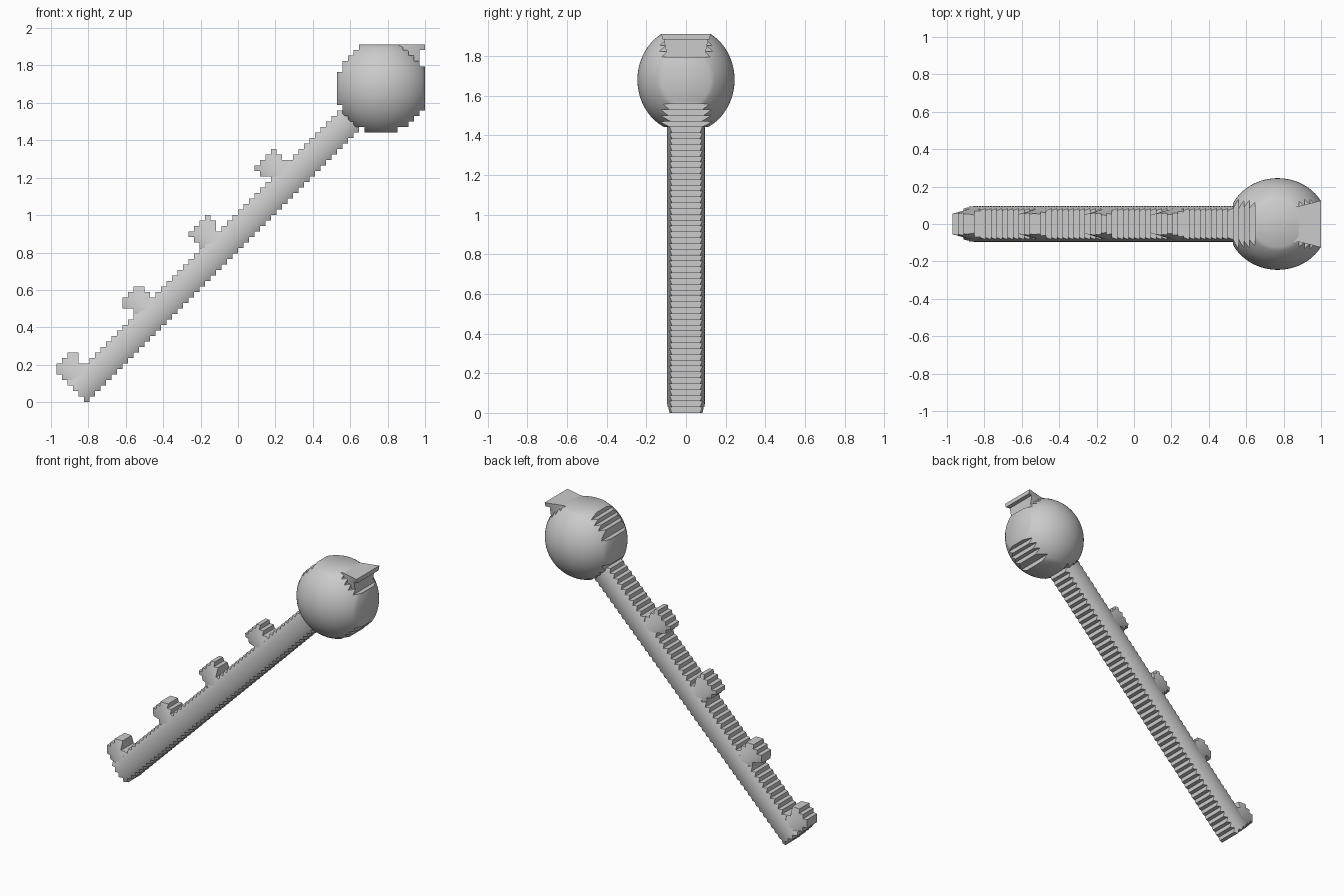
import bpy, bmesh, math

cube = bpy.data.objects.get("Cube")
if cube:
    bpy.data.objects.remove(cube, do_unlink=True)

STEP = 2 / 68      # size of one stair step in the outline
SUB = 2            # smooth subdivisions per step
ROOT2 = math.sqrt(2)

grey = bpy.data.materials.new("light_grey")
grey.use_nodes = True
grey.diffuse_color = (0.6, 0.6, 0.6, 1)
bsdf = grey.node_tree.nodes["Principled BSDF"]
bsdf.inputs["Base Color"].default_value = (0.6, 0.6, 0.6, 1)
bsdf.inputs["Roughness"].default_value = 0.7


def along(x, z):
    return (x + z) / ROOT2


def across(x, z):
    return (z - x) / ROOT2


def dome(t):
    return math.sqrt(max(0.0, 1 - t * t))


def inflate(name, inside, thickness):
    """Stepped outline in x-z, swelling evenly to both sides in y."""
    bm = bmesh.new()
    verts = {}

    def vert(i, j, side):
        if (i, j, side) not in verts:
            x, z = i * STEP / SUB - 1, j * STEP / SUB
            verts[i, j, side] = bm.verts.new((x, side * thickness(x, z), z))
        return verts[i, j, side]

    cells = {(i, j) for i in range(68) for j in range(65)
             if inside((i + 0.5) * STEP - 1, (j + 0.5) * STEP)}
    small = {(i * SUB + a, j * SUB + b) for i, j in cells
             for a in range(SUB) for b in range(SUB)}
    for i, j in small:
        ring = [(i, j), (i + 1, j), (i + 1, j + 1), (i, j + 1)]
        bm.faces.new([vert(*p, -1) for p in ring])
        bm.faces.new([vert(*p, 1) for p in reversed(ring)])
        # outline walls
        neighbours = [(i, j - 1), (i + 1, j), (i, j + 1), (i - 1, j)]
        for k, cell in enumerate(neighbours):
            if cell not in small:
                p, q = ring[k], ring[(k + 1) % 4]
                bm.faces.new([vert(*q, -1), vert(*p, -1), vert(*p, 1), vert(*q, 1)])
    bmesh.ops.recalc_face_normals(bm, faces=bm.faces)
    mesh = bpy.data.meshes.new(name)
    bm.to_mesh(mesh)
    bm.free()
    mesh.materials.append(grey)
    obj = bpy.data.objects.new(name, mesh)
    bpy.context.collection.objects.link(obj)
    bpy.ops.object.select_all(action="DESELECT")
    obj.select_set(True)
    bpy.context.view_layer.objects.active = obj
    bpy.ops.object.shade_smooth_by_angle(angle=math.radians(40))
    return obj


# Diagonal shaft with rounded sides
MID = 0.645
inflate("shaft",
        lambda x, z: abs(across(x, z) - MID) < 0.073 and -0.58 < along(x, z) < 1.58,
        lambda x, z: 0.095 * dome((across(x, z) - MID) / 0.125))

# Four pegs on the upper side of the shaft
for n in range(4):
    centre = -0.503 + 0.51 * n

    def peg_inside(x, z, c=centre):
        u, v = along(x, z) - c, across(x, z)
        half = 0.075 if v > 0.755 else 0.062
        return 0.65 < v < 0.828 and abs(u) < half

    def peg_thickness(x, z, c=centre):
        u, v = along(x, z) - c, across(x, z)
        taper = min(1, max(0, (0.84 - v) / 0.16))
        return 0.026 + 0.028 * dome(u / 0.1) + 0.036 * taper * dome(u / 0.12)

    inflate(f"peg_{n + 1}", peg_inside, peg_thickness)

# Ball at the upper end, trimmed flat at the top and side
BX, BZ = 0.768, 1.68
inflate("ball",
        lambda x, z: math.hypot(x - BX, z - BZ) < 0.243,
        lambda x, z: 0.245 * dome(math.hypot(x - BX, z - BZ) / 0.268))

# Lip at the top corner of the ball
inflate("corner_lip",
        lambda x, z: x > 0.85 and (z > 1.882 or (z > 1.80 and x < 0.97)),
        lambda x, z: 0.095 + 0.03 * max(0, (x - 0.88) / 0.12) * max(0, (z - 1.8) / 0.11))
